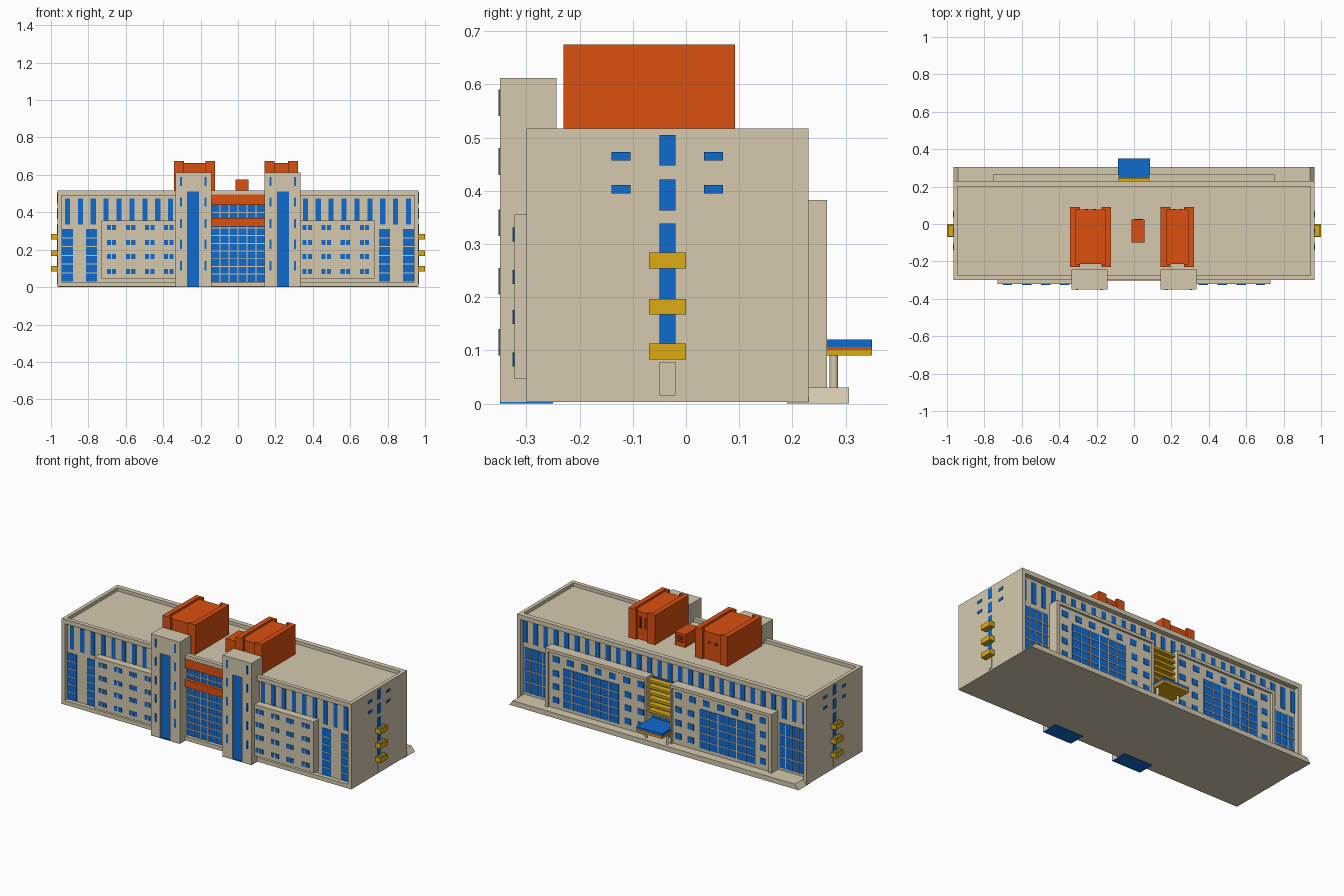
import bpy, bmesh
from mathutils import Matrix, Vector


def material(name, rgb):
    m = bpy.data.materials.new(name)
    m.diffuse_color = (*rgb, 1)
    return m


BEIGE = material("beige_wall", (0.67, 0.59, 0.43))
BLUE = material("blue_glass", (0.005, 0.145, 0.63))
ORANGE = material("orange_panel", (0.71, 0.08, 0.005))
YELLOW = material("yellow_metal", (0.72, 0.41, 0.006))
DARK = material("dark_opening", (0.12, 0.02, 0.005))


def finish(name, bm, mat):
    me = bpy.data.meshes.new(name)
    bm.to_mesh(me)
    bm.free()
    me.materials.append(mat)
    ob = bpy.data.objects.new(name, me)
    bpy.context.collection.objects.link(ob)
    return ob


def boxes(name, items, mat):
    """One object from boxes given as (x0, x1, y0, y1, z0, z1)."""
    bm = bmesh.new()
    for x0, x1, y0, y1, z0, z1 in items:
        c = Vector((x0 + x1, y0 + y1, z0 + z1)) / 2
        bmesh.ops.create_cube(bm, size=1, matrix=Matrix.Translation(c)
                              @ Matrix.Diagonal((x1 - x0, y1 - y0, z1 - z0, 1)))
    return finish(name, bm, mat)


def mir(items):
    return items + [(-b[1], -b[0], *b[2:]) for b in items]


def panes(xs, zs, w, h, y0, y1):
    return [(x - w / 2, x + w / 2, y0, y1, z - h / 2, z + h / 2) for x in xs for z in zs]


def mullions(x0, x1, z0, z1, nx, nz, y0, y1, t=0.005):
    out = []
    for i in range(1, nx):
        x = x0 + (x1 - x0) * i / nx
        out.append((x - t / 2, x + t / 2, y0, y1, z0, z1))
    for i in range(1, nz):
        z = z0 + (z1 - z0) * i / nz
        out.append((x0, x1, y0, y1, z - t / 2, z + t / 2))
    return out


FW, BW = -0.275, 0.20    # front and back wall planes

# main body, with projecting frames front and back and a roof parapet
boxes("main_body", [(-0.965, 0.965, FW, BW, 0.003, 0.497)], BEIGE)
boxes("facade_frame", [
    (-0.965, 0.965, -0.30, FW, 0.49, 0.517), (-0.965, 0.965, -0.30, FW, 0.003, 0.028),
    (-0.965, 0.965, BW, 0.23, 0.49, 0.517)]
    + mir([(0.943, 0.965, -0.30, FW, 0.028, 0.49), (0.943, 0.965, BW, 0.23, 0.003, 0.49),
           (0.943, 0.965, FW, BW, 0.497, 0.517)]), BEIGE)

# rear platform with sloped ends
bm = bmesh.new()
f = bm.faces.new([bm.verts.new((x, 0.19, z)) for x, z in
                  ((-0.965, 0), (0.965, 0), (0.94, 0.03), (-0.94, 0.03))])
ext = bmesh.ops.extrude_face_region(bm, geom=[f])
bmesh.ops.translate(bm, vec=(0, 0.116, 0),
                    verts=[v for v in ext["geom"] if isinstance(v, bmesh.types.BMVert)])
bmesh.ops.recalc_face_normals(bm, faces=bm.faces)
finish("rear_platform", bm, BEIGE)

# tall upper windows, front and back
upper_x = [0.36 + 0.069 * i for i in range(9)]
boxes("front_upper_windows", mir(panes(upper_x, [0.405], 0.027, 0.14, FW - 0.003, FW)), BLUE)
back_x = [0.034 + 0.069 * i for i in range(14)]
boxes("rear_upper_windows", mir(panes(back_x, [0.41], 0.03, 0.13, BW, BW + 0.003)), BLUE)

# large outer windows, front and back
lo = panes([0.783, 0.911], [0.17], 0.06, 0.28, FW - 0.003, FW)
boxes("front_outer_windows", mir(lo), BLUE)
boxes("front_outer_mullions", mir([b for x in (0.783, 0.911) for b in
      mullions(x - 0.03, x + 0.03, 0.03, 0.31, 1, 6, FW - 0.006, FW)]), BEIGE)
boxes("rear_outer_windows", mir([(0.765, 0.935, BW, BW + 0.003, 0.045, 0.315)]), BLUE)
boxes("rear_outer_mullions", mir(mullions(0.765, 0.935, 0.045, 0.315, 4, 4, BW, BW + 0.007)), BEIGE)

# projecting front wings with rows of small windows
boxes("front_wings", mir([(0.32, 0.73, -0.322, FW, 0.047, 0.355)]), BEIGE)
wing_x = [0.37 + 0.102 * i for i in range(4)]
rows = [0.083, 0.163, 0.238, 0.318]
boxes("front_wing_windows", mir(panes(wing_x, rows, 0.05, 0.026, -0.325, -0.322)), BLUE)
boxes("front_wing_window_bars", mir(panes(wing_x, rows, 0.006, 0.026, -0.327, -0.322)), BEIGE)

# twin front towers: piers, header, recessed glass strip and blue base
boxes("towers", mir([(0.143, 0.208, -0.35, -0.243, 0.003, 0.612),
                     (0.273, 0.335, -0.35, -0.243, 0.003, 0.612),
                     (0.208, 0.273, -0.35, -0.243, 0.51, 0.612)]), BEIGE)
boxes("tower_glass", mir([(0.208, 0.273, -0.342, -0.25, 0.003, 0.51),
                          (0.143, 0.335, -0.35, -0.25, 0, 0.003)]), BLUE)
boxes("tower_slits", mir(panes([0.173, 0.305], [0.115, 0.23, 0.34, 0.455, 0.565],
                               0.011, 0.05, -0.352, -0.35)), BLUE)

# central curtain wall with orange bands
boxes("central_glass", [(-0.143, 0.143, -0.28, FW, 0.028, 0.44)], BLUE)
boxes("central_mullions", mullions(-0.143, 0.143, 0.028, 0.44, 6, 10, -0.285, FW), BEIGE)
boxes("central_bands", [(-0.143, 0.143, -0.302, FW, 0.44, 0.495),
                        (-0.143, 0.143, -0.302, FW, 0.325, 0.37)], ORANGE)

# rear block in two halves, lipped at the top and outer ends
boxes("rear_block", mir([(0.08, 0.754, BW, 0.252, 0.03, 0.383),
                         (0.08, 0.754, 0.252, 0.265, 0.365, 0.383),
                         (0.735, 0.754, 0.252, 0.265, 0.03, 0.365),
                         (0.08, 0.09, 0.252, 0.265, 0.03, 0.365)]), BEIGE)
boxes("rear_top_windows", mir(panes([0.125 + 0.094 * i for i in range(7)], [0.325],
                                    0.042, 0.035, 0.252, 0.255)), BLUE)
boxes("rear_small_windows", mir(panes([0.125, 0.21, 0.69], [0.08, 0.16, 0.24],
                                      0.04, 0.035, 0.252, 0.255)), BLUE)
boxes("rear_curtain_glass", mir([(0.27, 0.64, 0.252, 0.255, 0.05, 0.285)]), BLUE)
boxes("rear_curtain_mullions",
      mir(mullions(0.27, 0.64, 0.05, 0.285, 6, 5, 0.252, 0.258)), BEIGE)

# rear entrance: glazing, louvres, canopy and posts
boxes("entrance_glass", [(-0.08, 0.08, BW, BW + 0.004, 0.03, 0.37)], BLUE)
boxes("entrance_mullions", mullions(-0.08, 0.08, 0.03, 0.37, 4, 6, BW, BW + 0.008), BEIGE)
boxes("entrance_louvres", [(-0.08, 0.08, 0.21, 0.245, z, z + 0.014) for z in
                           [0.17 + 0.036 * i for i in range(6)]], YELLOW)
boxes("canopy_soffit", [(-0.086, 0.086, BW, 0.35, 0.09, 0.101)], YELLOW)
boxes("canopy_stripe", [(-0.086, 0.086, BW, 0.35, 0.101, 0.106)], ORANGE)
boxes("canopy_roof", [(-0.086, 0.086, BW, 0.35, 0.106, 0.12)], BLUE)
bm = bmesh.new()
for x in (-0.07, 0.07):
    bmesh.ops.create_cone(bm, cap_ends=True, segments=16, radius1=0.008, radius2=0.008,
                          depth=0.06, matrix=Matrix.Translation((x, 0.278, 0.06)))
posts = finish("canopy_posts", bm, BEIGE)
for p in posts.data.polygons:
    p.use_smooth = len(p.vertices) == 4

# side walls: stair windows, small windows, door
side = [(0.965, 0.968, -0.05, -0.02, z, z + 0.058) for z in (0.447, 0.363, 0.28, 0.196, 0.11)]
side += [(0.965, 0.968, y, y + 0.036, z, z + 0.016) for y in (-0.14, 0.034) for z in (0.457, 0.395)]
boxes("side_windows", mir(side), BLUE)
boxes("side_doors", mir([(0.965, 0.969, -0.05, -0.02, 0.015, 0.078)]), BEIGE)

# open-topped yellow balconies
balcony = []
for z in (0.083, 0.167, 0.254):
    balcony += [(0.965, 1.0, -0.07, 0, z, z + 0.004),
                (0.993, 1.0, -0.07, 0, z + 0.004, z + 0.03),
                (0.965, 0.993, -0.07, -0.063, z + 0.004, z + 0.03),
                (0.965, 0.993, -0.007, 0, z + 0.004, z + 0.03)]
boxes("side_balconies", mir(balcony), YELLOW)

# orange rooftop houses: core with raised side shells wrapping the corners
for name, x0, x1 in (("left_roof_house", -0.342, -0.123), ("right_roof_house", 0.143, 0.32)):
    parts = [(x0 + 0.03, x1 - 0.03, -0.215, 0.078, 0.49, 0.663)]
    for a, b, c, d in ((x0, x0 + 0.03, x0 + 0.03, x0 + 0.052),
                       (x1 - 0.03, x1, x1 - 0.052, x1 - 0.03)):
        parts += [(a, b, -0.23, 0.092, 0.49, 0.675),
                  (c, d, -0.23, -0.213, 0.49, 0.675), (c, d, 0.076, 0.092, 0.49, 0.675)]
    boxes(name, parts, ORANGE)
boxes("roof_vent_house", [(-0.013, 0.057, -0.10, 0.025, 0.49, 0.575)], ORANGE)

# dark vents on the rear of the rooftop houses
boxes("roof_vents", panes([0.215, 0.25], [0.60], 0.014, 0.07, 0.077, 0.08)
      + panes([-0.255, -0.21], [0.60], 0.016, 0.016, 0.077, 0.08)
      + panes([0.022], [0.525, 0.54, 0.555], 0.045, 0.007, 0.025, 0.027), DARK)
